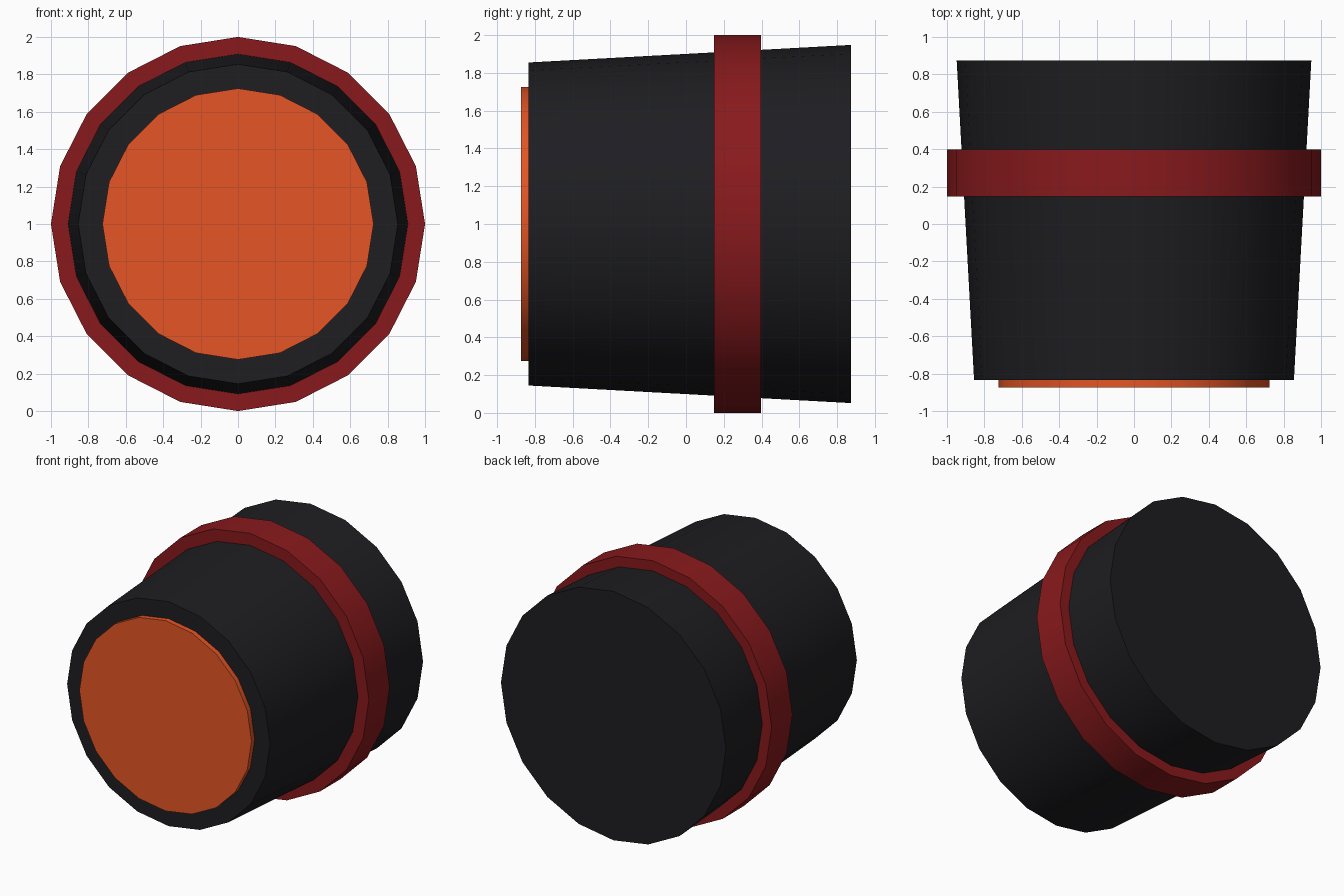
import bpy, bmesh, math

if "Cube" in bpy.data.objects:
    bpy.data.objects.remove(bpy.data.objects["Cube"])

SIDES = 20
CENTRE_Z = 1.0


def material(name, rgb):
    m = bpy.data.materials.new(name)
    m.diffuse_color = (*rgb, 1.0)
    m.use_nodes = True
    m.node_tree.nodes["Principled BSDF"].inputs["Base Color"].default_value = m.diffuse_color
    return m


def drum(name, y0, r0, y1, r1, mat):
    """Closed 20-sided drum along y, from (y0, r0) at the front to (y1, r1) at the back."""
    bm = bmesh.new()
    rings = []
    for y, r in ((y0, r0), (y1, r1)):
        rings.append([bm.verts.new((r * math.cos(a), y, CENTRE_Z + r * math.sin(a)))
                      for a in (2 * math.pi * i / SIDES for i in range(SIDES))])
    for i in range(SIDES):
        j = (i + 1) % SIDES
        bm.faces.new((rings[0][i], rings[0][j], rings[1][j], rings[1][i]))
    for ring in rings:
        bm.faces.new(ring)
    bmesh.ops.recalc_face_normals(bm, faces=bm.faces)
    mesh = bpy.data.meshes.new(name)
    bm.to_mesh(mesh)
    bm.free()
    mesh.materials.append(mat)
    ob = bpy.data.objects.new(name, mesh)
    bpy.context.collection.objects.link(ob)
    # Smooth round the sides, sharp at the rims
    bpy.ops.object.select_all(action='DESELECT')
    ob.select_set(True)
    bpy.context.view_layer.objects.active = ob
    bpy.ops.object.shade_smooth_by_angle(angle=math.radians(30))
    return ob


black = material("black", (0.013, 0.013, 0.016))
red = material("dark_red", (0.25, 0.010, 0.012))
orange = material("orange", (0.78, 0.09, 0.018))

# Tapered housing, wider at the back
drum("housing", -0.835, 0.855, 0.873, 0.948, black)
# Raised band around the housing
drum("band", 0.147, 1.0, 0.398, 1.0, red)
# Front disc, standing slightly proud
drum("front_disc", -0.873, 0.725, -0.80, 0.725, orange)
